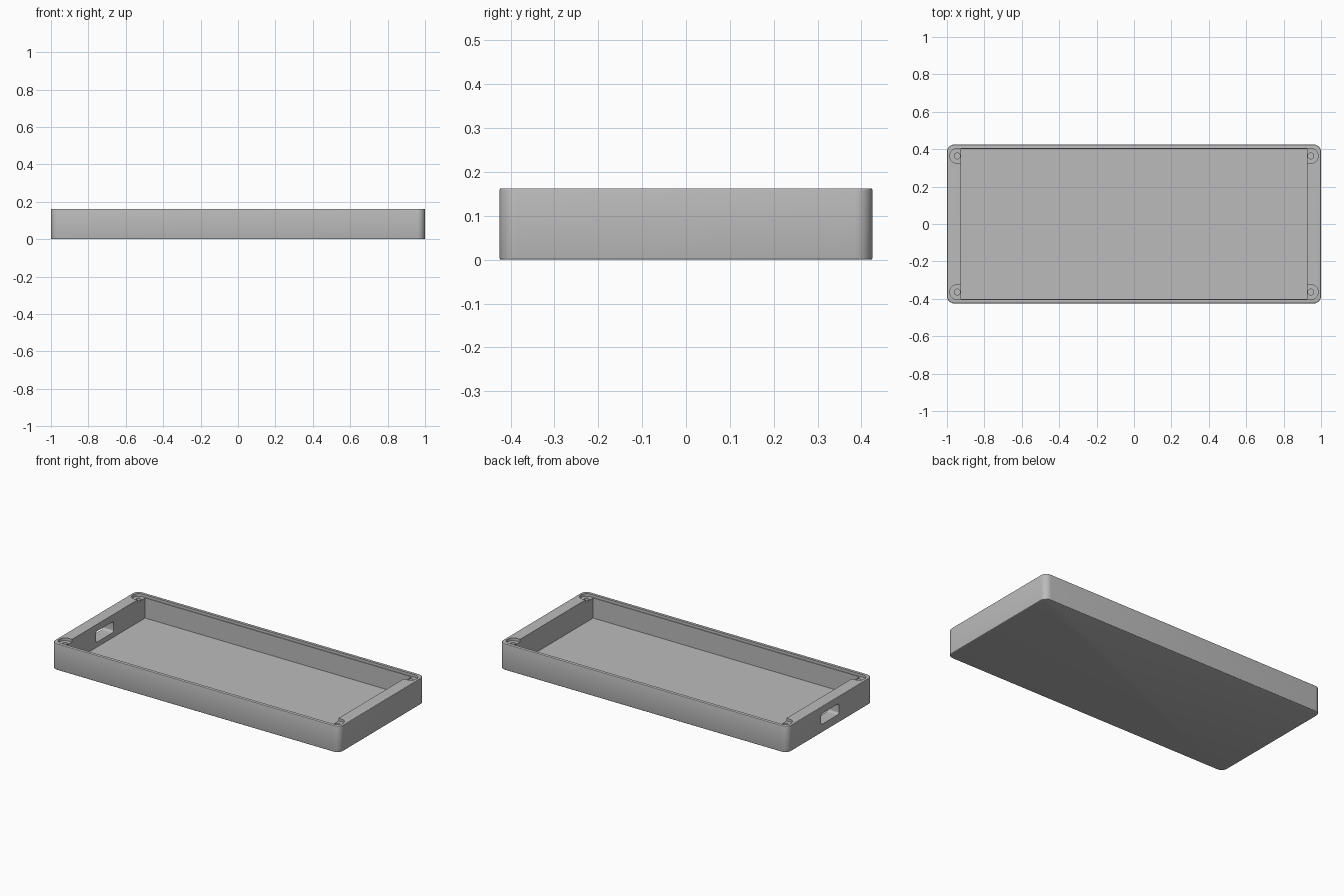
import bpy, bmesh
from math import sin, cos, radians
from mathutils import Matrix

cube = bpy.data.objects.get("Cube")
if cube:
    bpy.data.objects.remove(cube, do_unlink=True)

HEIGHT, FLOOR, LEDGE = 0.163, 0.02, 0.146
CORNERS = [(1, 1), (-1, 1), (-1, -1), (1, -1)]

grey = bpy.data.materials.new("grey plastic")
grey.use_nodes = True
grey.diffuse_color = (0.5, 0.5, 0.5, 1)
grey.node_tree.nodes["Principled BSDF"].inputs["Base Color"].default_value = (0.5, 0.5, 0.5, 1)


def arc(cx, cy, r, a0, a1, n):
    steps = [radians(a0 + (a1 - a0) * i / n) for i in range(n + 1)]
    return [(cx + r * cos(a), cy + r * sin(a)) for a in steps]


def four_corners(points):
    """Mirror one corner outline into all four quadrants as a closed loop."""
    loop = []
    for sx, sy in CORNERS:
        part = [(x * sx, y * sy) for x, y in points]
        loop += part if sx * sy > 0 else part[::-1]
    return loop


def rounded_rect(hx, hy, r, n=8):
    return four_corners(arc(hx - r, hy - r, r, 0, 90, n))


def prism(name, outline, z0, z1, rim=0, matrix=None):
    bm = bmesh.new()
    base = bm.faces.new([bm.verts.new((x, y, z0)) for x, y in outline])
    top = bmesh.ops.extrude_face_region(bm, geom=[base])["geom"]
    bmesh.ops.translate(bm, vec=(0, 0, z1 - z0),
                        verts=[v for v in top if isinstance(v, bmesh.types.BMVert)])
    bmesh.ops.recalc_face_normals(bm, faces=bm.faces)
    if rim:
        flat = [e for e in bm.edges if abs(e.verts[0].co.z - e.verts[1].co.z) < 1e-5]
        bmesh.ops.bevel(bm, geom=flat, offset=rim, segments=3, profile=0.5, affect='EDGES')
    if matrix:
        bm.transform(matrix)
    mesh = bpy.data.meshes.new(name)
    bm.to_mesh(mesh)
    bm.free()
    mesh.materials.append(grey)
    obj = bpy.data.objects.new(name, mesh)
    bpy.context.collection.objects.link(obj)
    return obj


def cut(obj, cutter):
    mod = obj.modifiers.new("cut", 'BOOLEAN')
    mod.operation, mod.solver, mod.object = 'DIFFERENCE', 'EXACT', cutter
    graph = bpy.context.evaluated_depsgraph_get()
    mesh = bpy.data.meshes.new_from_object(obj.evaluated_get(graph))
    obj.modifiers.clear()
    obj.data = mesh
    bpy.data.objects.remove(cutter, do_unlink=True)


# Solid outer body with rounded corners and softened rims
tray = prism("enclosure_tray", rounded_rect(1, 0.425, 0.04), 0, HEIGHT, rim=0.004)

# Main cavity
cut(tray, prism("cavity", [(0.925 * x, 0.4 * y) for x, y in CORNERS], FLOOR, 0.3))

# Shallow lid seat with a rounded screw ear in each corner
ear = [(0.925, 0.324)] + arc(0.945, 0.364, 0.04, -90, 90, 20)
cut(tray, prism("lid_seat", four_corners(ear), LEDGE, 0.3))

# Blind screw holes
for sx, sy in CORNERS:
    hole = arc(0.945 * sx, 0.364 * sy, 0.016, 0, 345, 23)
    cut(tray, prism("screw_hole", hole, 0.05, 0.3))

# Connector opening through one end wall
turn = Matrix.Translation((0, 0, 0.085)) @ Matrix.Rotation(radians(90), 4, 'Y')
cut(tray, prism("port", rounded_rect(0.034, 0.088, 0.014), -1.1, -0.85, matrix=turn))

tray.data.materials.clear()
tray.data.materials.append(grey)
bpy.ops.object.select_all(action='DESELECT')
tray.select_set(True)
bpy.context.view_layer.objects.active = tray
bpy.ops.object.shade_smooth_by_angle(angle=radians(30))
